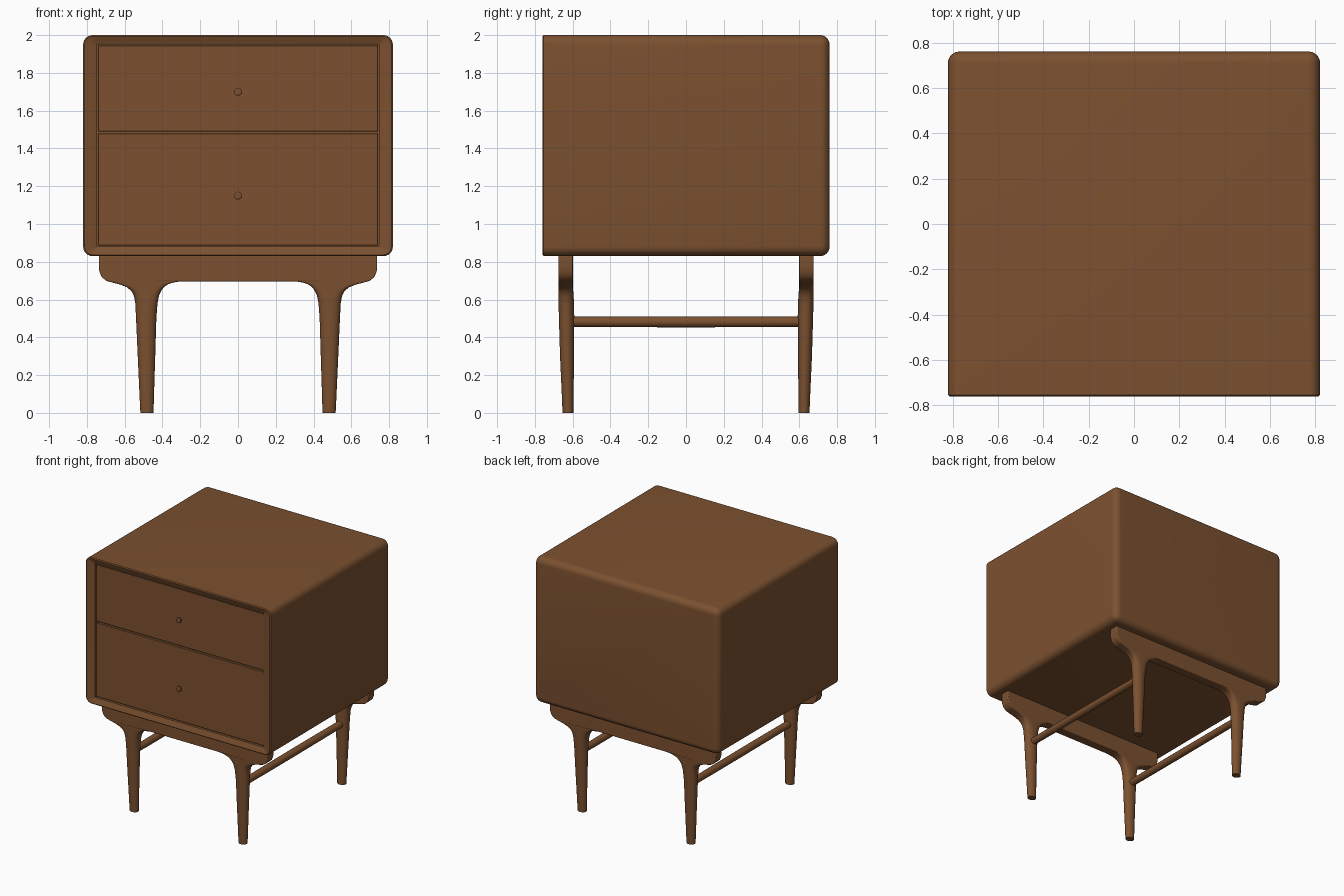
import bpy, bmesh, math

if "Cube" in bpy.data.objects:
    bpy.data.objects.remove(bpy.data.objects["Cube"])

wood = bpy.data.materials.new("walnut brown")
wood.diffuse_color = (0.20, 0.082, 0.029, 1)
wood.use_nodes = True
wood.node_tree.nodes["Principled BSDF"].inputs["Base Color"].default_value = wood.diffuse_color


def loft(name, loops, bevel=0):
    """Skin a list of equal-length point loops and cap both ends."""
    bm = bmesh.new()
    rings = [[bm.verts.new(p) for p in loop] for loop in loops]
    n = len(rings[0])
    for a, b in zip(rings, rings[1:]):
        for i in range(n):
            j = (i + 1) % n
            bm.faces.new((a[i], a[j], b[j], b[i]))
    bm.faces.new(rings[0])
    bm.faces.new(rings[-1])
    bmesh.ops.recalc_face_normals(bm, faces=bm.faces)
    me = bpy.data.meshes.new(name)
    bm.to_mesh(me)
    bm.free()
    me.materials.append(wood)
    me.shade_smooth()
    me.set_sharp_from_angle(angle=math.radians(32))
    ob = bpy.data.objects.new(name, me)
    bpy.context.collection.objects.link(ob)
    if bevel:
        mod = ob.modifiers.new("soft edges", 'BEVEL')
        mod.width, mod.segments = bevel, 3
        mod.limit_method = 'ANGLE'
        mod.angle_limit = math.radians(50)
    return ob


def rounded_rect(hw, hh, r, y, cz, seg=6):
    """Rounded rectangle facing the front, at depth y."""
    pts = []
    for k, (sx, sz) in enumerate(((1, 1), (-1, 1), (-1, -1), (1, -1))):
        for i in range(seg + 1):
            a = math.pi / 2 * (k + i / seg)
            pts.append((sx * (hw - r) + r * math.cos(a), y,
                        cz + sz * (hh - r) + r * math.sin(a)))
    return pts


def circle_y(x, z, r, y, n=20):
    return [(x + r * math.cos(2 * math.pi * i / n), y,
             z + r * math.sin(2 * math.pi * i / n)) for i in range(n)]


def squircle(x0, x1, cy, ry, z, power, n=32):
    """Horizontal section running from oval (power 2) to boxy."""
    cx, rx = (x0 + x1) / 2, (x1 - x0) / 2
    pts = []
    for i in range(n):
        a = 2 * math.pi * (i + 0.5) / n
        c, s = math.cos(a), math.sin(a)
        pts.append((cx + rx * math.copysign(abs(c) ** (2 / power), c),
                    cy + ry * math.copysign(abs(s) ** (2 / power), s), z))
    return pts


# Case: recess floor, chamfered front lip, outer shell, rounded back
CZ = 1.415
shell = [(0.747, 0.535, 0.004, -0.70), (0.747, 0.535, 0.004, -0.742),
         (0.785, 0.568, 0.028, -0.756), (0.812, 0.578, 0.043, -0.76),
         (0.82, 0.585, 0.05, -0.754)]
for i in range(8):
    a = math.pi / 2 * i / 7
    d = 0.05 * (1 - math.cos(a))
    shell.append((0.82 - d, 0.585 - d, 0.055 - d, 0.71 + 0.05 * math.sin(a)))
loft("case", [rounded_rect(hw, hh, r, y, CZ) for hw, hh, r, y in shell])

# Drawer fronts with small round knobs
for name, z0, z1, knob_z in (("upper", 1.490, 1.945, 1.70), ("lower", 0.886, 1.480, 1.15)):
    cz, hh = (z0 + z1) / 2, (z1 - z0) / 2
    loft(name + "_drawer_front",
         [rounded_rect(0.742 - d, hh - d, 0.004, y, cz, 2)
          for d, y in ((0, -0.69), (0, -0.732), (0.003, -0.735))])
    loft(name + "_drawer_knob",
         [circle_y(0, knob_z, r, y) for r, y in
          ((0.013, -0.73), (0.014, -0.741), (0.021, -0.746),
           (0.021, -0.754), (0.015, -0.758))])

# Leg sections: z, inner x, outer x, y centre, y radius, boxiness
LEG = [(0.0, 0.447, 0.517, 0.625, 0.029, 2), (0.08, 0.445, 0.521, 0.626, 0.031, 2),
       (0.30, 0.438, 0.531, 0.630, 0.037, 2), (0.50, 0.432, 0.540, 0.632, 0.041, 2.1),
       (0.58, 0.426, 0.544, 0.634, 0.041, 2.4), (0.62, 0.418, 0.551, 0.635, 0.040, 3),
       (0.645, 0.407, 0.564, 0.636, 0.039, 4), (0.665, 0.393, 0.588, 0.637, 0.038, 6),
       (0.68, 0.372, 0.626, 0.637, 0.038, 9), (0.690, 0.345, 0.665, 0.637, 0.038, 12),
       (0.697, 0.30, 0.69, 0.637, 0.038, 16)]
# Right half of the apron outline (x, z)
APRON = [(0.30, 0.696), (0.665, 0.690), (0.70, 0.701), (0.722, 0.720),
         (0.734, 0.748), (0.737, 0.78), (0.737, 0.835)]

for sy, side in ((-1, "front"), (1, "back")):
    outline = APRON + [(-x, z) for x, z in reversed(APRON)]
    loft(side + "_apron", [[(x, sy * y, z) for x, z in outline] for y in (0.599, 0.675)],
         bevel=0.006)
    for sx, hand in ((-1, "left"), (1, "right")):
        loft(f"{side}_{hand}_leg",
             [[(sx * x, sy * y, z) for x, y, z in squircle(x0, x1, cy, ry, h, p)]
              for h, x0, x1, cy, ry, p in LEG])

# Round stretchers between front and back legs
for sx, hand in ((-1, "left"), (1, "right")):
    loft(hand + "_stretcher",
         [circle_y(sx * 0.485, 0.482, r, y) for r, y in
          ((0.027, -0.62), (0.028, -0.4), (0.029, 0), (0.028, 0.4), (0.027, 0.62))])
